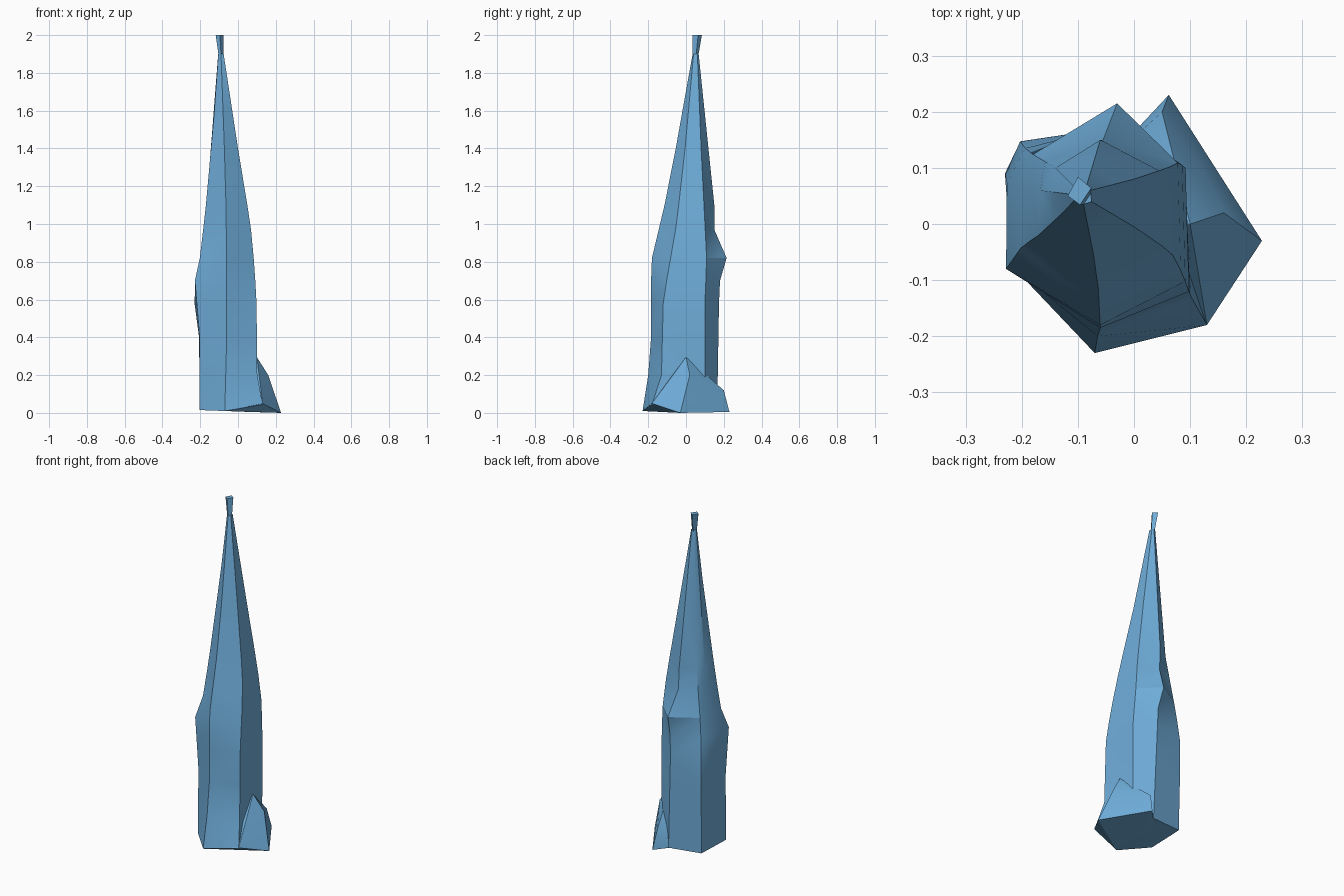
import bpy, bmesh, math

if "Cube" in bpy.data.objects:
    bpy.data.objects.remove(bpy.data.objects["Cube"])

stone = bpy.data.materials.new("blue_crystal")
stone.diffuse_color = (0.16, 0.42, 0.70, 1)
stone.use_nodes = True
stone.node_tree.nodes["Principled BSDF"].inputs["Base Color"].default_value = stone.diffuse_color


def finish(name, bm, angle=30):
    bmesh.ops.recalc_face_normals(bm, faces=bm.faces)
    me = bpy.data.meshes.new(name)
    bm.to_mesh(me)
    bm.free()
    ob = bpy.data.objects.new(name, me)
    bpy.context.collection.objects.link(ob)
    me.materials.append(stone)
    bpy.ops.object.select_all(action='DESELECT')
    ob.select_set(True)
    bpy.context.view_layer.objects.active = ob
    bpy.ops.object.shade_smooth_by_angle(angle=math.radians(angle))
    return ob


def at(path, z):
    """Point on a ridge path of (z, x, y) at height z."""
    z = max(path[0][0], min(path[-1][0], z))
    for (z0, x0, y0), (z1, x1, y1) in zip(path, path[1:]):
        if z <= z1:
            t = (z - z0) / (z1 - z0)
            return (x0 + (x1 - x0) * t, y0 + (y1 - y0) * t, z)


def loft(bm, rings):
    loops = [[bm.verts.new(p) for p in r] for r in rings]
    n = len(loops[0])
    for a, b in zip(loops, loops[1:]):
        for i in range(n):
            j = (i + 1) % n
            bm.faces.new((a[i], a[j], b[j], b[i]))
    bm.faces.new(loops[0][::-1])
    bm.faces.new(loops[-1])


# Main spire: ridges run up the shaft and meet near the tip
front = [(.01, -.07, -.23), (.2, -.065, -.2), (.4, -.06, -.185), (.8, -.06, -.185),
         (1.2, -.065, -.09), (1.9, -.09, .035)]
front_right = [(.045, .13, -.18), (.2, .102, -.13), (.6, .098, -.12), (.8, .085, -.085),
               (1.0, .066, -.05), (1.4, 0, -.005), (1.9, -.076, .04)]
back_right = [(.01, .09, .1), (.6, .092, .1), (.8, .08, .11), (1.0, .06, .1),
              (1.4, 0, .08), (1.9, -.077, .06)]
back = [(.01, 0, .165), (.6, -.02, .175), (.7, -.02, .18), (.82, -.03, .215),
        (.97, -.055, .15), (1.1, -.06, .15), (1.9, -.085, .067)]
back_left = [(.02, -.2, .14), (.55, -.205, .15), (.75, -.19, .13), (1.1, -.14, .1),
             (1.9, -.1, .06)]
left = [(.02, -.203, .08), (.4, -.206, .09), (.58, -.23, .09), (.72, -.226, .07),
        (.85, -.195, .06), (1.1, -.167, .06), (1.9, -.105, .052)]
front_left = [(.015, -.203, -.09), (.4, -.203, -.085), (.7, -.228, -.08),
              (.83, -.2, -.04), (1.1, -.17, -.02), (1.6, -.125, .022), (1.9, -.104, .045)]
ridges = [front, front_right, back_right, back, back_left, left, front_left]
levels = [0, .2, .4, .58, .7, .82, .97, 1.1, 1.4, 1.6, 1.9]
bm = bmesh.new()
loft(bm, [[at(r, z) for r in ridges] for z in levels])
bmesh.ops.triangulate(bm, faces=bm.faces)
finish("spire", bm)

# Small flared tip
bm = bmesh.new()
cx, cy = -.097, .059
top = [(-.118, .05), (-.096, .034), (-.076, .064), (-.1, .084)]
loft(bm, [[(-.09 + (x - cx) * .6, .05 + (y - cy) * .6, 1.89) for x, y in top],
          [(x, y, 2) for x, y in top]])
finish("tip", bm)

# Angular foot leaning against the right side
foot = [(-.07, -.23, .01), (.13, -.18, .05), (.228, -.03, 0), (.062, .23, .005),
        (.16, .02, .2), (.1, 0, .295), (.085, .1, .19), (.05, .2, .12),
        (-.06, .1, .012), (-.05, 0, .15)]
bm = bmesh.new()
for p in foot:
    bm.verts.new(p)
res = bmesh.ops.convex_hull(bm, input=bm.verts)
junk = [v for v in bm.verts if not v.link_faces]
bmesh.ops.delete(bm, geom=junk, context='VERTS')
finish("foot", bm)
